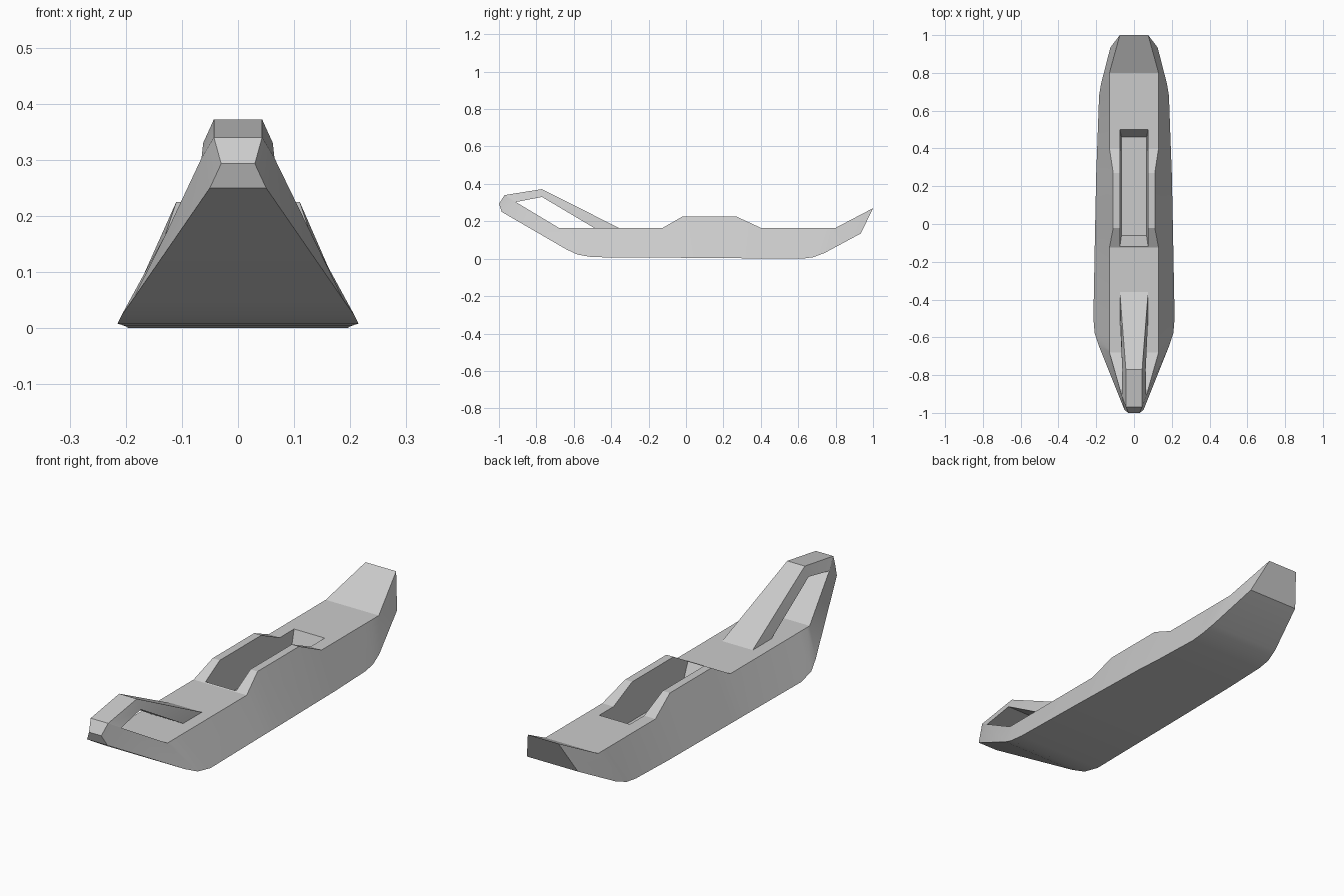
import bpy, bmesh, math

if "Cube" in bpy.data.objects:
    bpy.data.objects.remove(bpy.data.objects["Cube"])


def loft(name, sections):
    """Solid lofted through four-cornered rings of points."""
    bm = bmesh.new()
    rings = [[bm.verts.new(p) for p in s] for s in sections]
    for a, b in zip(rings, rings[1:]):
        for i in range(4):
            j = (i + 1) % 4
            bm.faces.new((a[i], a[j], b[j], b[i]))
    bm.faces.new(rings[0])
    bm.faces.new(rings[-1])
    bmesh.ops.recalc_face_normals(bm, faces=bm.faces)
    mesh = bpy.data.meshes.new(name)
    bm.to_mesh(mesh)
    bm.free()
    ob = bpy.data.objects.new(name, mesh)
    bpy.context.collection.objects.link(ob)
    return ob


def section(yt, zt, wt, yb, zb, wb):
    """Symmetric trapezoid: top edge and bottom edge with half widths."""
    return [(-wt, yt, zt), (wt, yt, zt), (wb, yb, zb), (-wb, yb, zb)]


def activate(ob):
    bpy.ops.object.select_all(action='DESELECT')
    ob.select_set(True)
    bpy.context.view_layer.objects.active = ob


# Hull from nose to tail, with the raised cockpit rim in the middle
hull = loft("hull", [section(*s) for s in (
    (-.97, .34, .043, -1, .293, .03),
    (-.91, .303, .065, -.985, .25, .05),
    (-.68, .165, .13, -.64, .05, .188),
    (-.66, .165, .13, -.58, .022, .208),
    (-.60, .165, .13, -.50, .008, .215),
    (-.125, .165, .13, -.125, .006, .208),
    (-.02, .225, .11, -.02, .005, .206),
    (.27, .225, .11, .27, .003, .200),
    (.40, .165, .13, .40, .0, .195),
    (.70, .165, .13, .62, .0, .187),
    (.75, .165, .13, .68, .008, .185),
    (.80, .165, .13, .74, .03, .175),
    (1.0, .27, .075, .935, .135, .125),
)])

# Cockpit recess with sloping end walls
cutter = loft("cockpit_cutter", [
    [(-w, y0, z), (w, y0, z), (w, y1, z), (-w, y1, z)]
    for z, y0, y1, w in ((.06, -.06, .46, .066),
                         (.165, -.12, .50, .075),
                         (.32, -.12, .50, .075))])
cutter.hide_render = True
activate(hull)
cut = hull.modifiers.new("cockpit", 'BOOLEAN')
cut.operation = 'DIFFERENCE'
cut.solver = 'EXACT'
cut.object = cutter
bpy.ops.object.modifier_apply(modifier=cut.name)
bpy.data.objects.remove(cutter)

# Open bow brace looping from the nose back down to the deck
brace = loft("bow_brace", [section(*s) for s in (
    (-.97, .34, .043, -.91, .303, .065),
    (-.77, .372, .043, -.77, .33, .062),
    (-.36, .165, .075, -.49, .164, .075),
)])

# Soft shading on the curved underside, crisp edges elsewhere
for ob in (hull, brace):
    activate(ob)
    bpy.ops.object.shade_smooth_by_angle(angle=math.radians(22))
